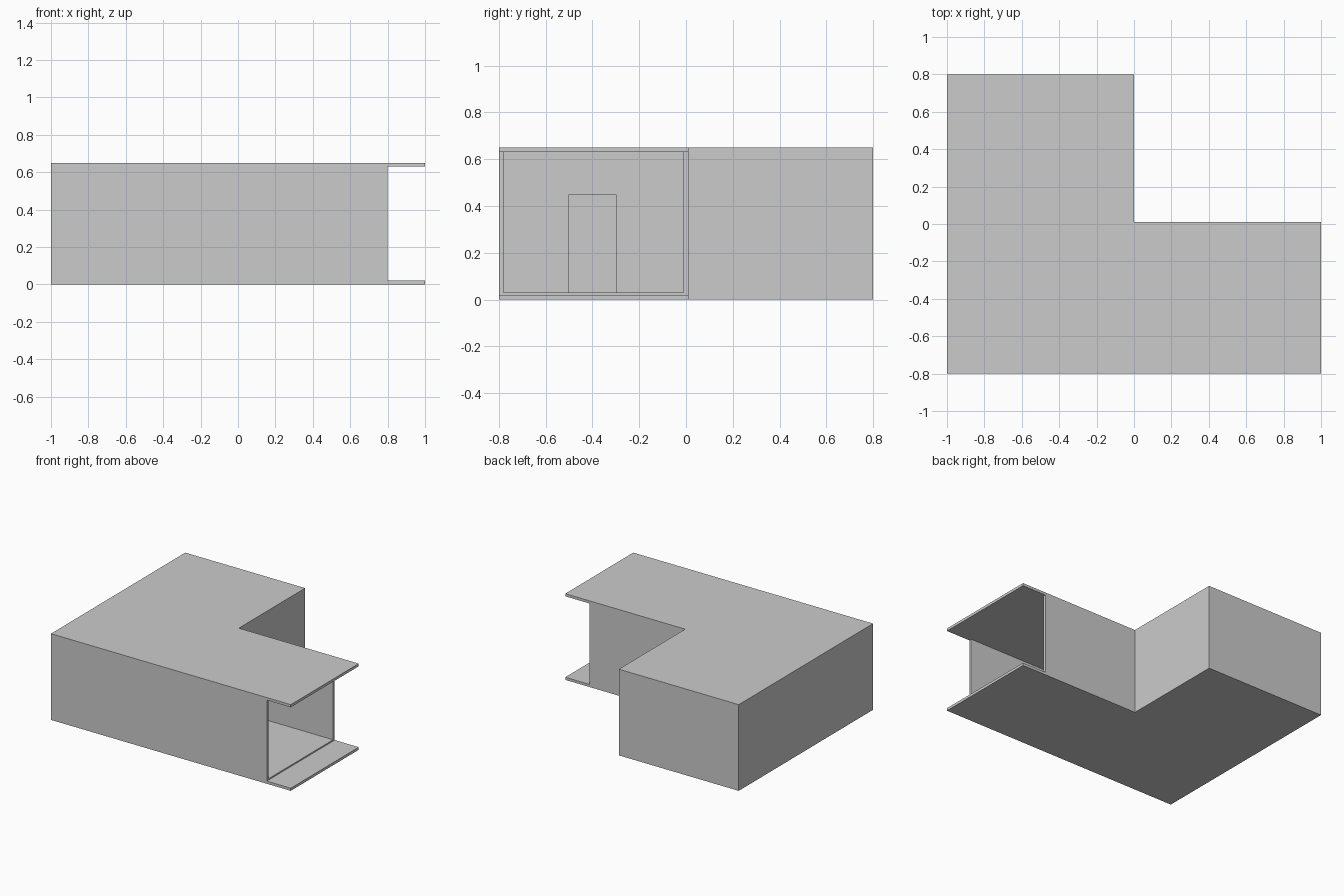
import bpy
import bmesh

if "Cube" in bpy.data.objects:
    bpy.data.objects.remove(bpy.data.objects["Cube"])


def prism(name, outline, z0, z1):
    """Closed solid extruded upwards from an xy outline."""
    bm = bmesh.new()
    face = bm.faces.new([bm.verts.new((x, y, z0)) for x, y in outline])
    top = bmesh.ops.extrude_face_region(bm, geom=[face])["geom"]
    verts = [v for v in top if isinstance(v, bmesh.types.BMVert)]
    bmesh.ops.translate(bm, verts=verts, vec=(0, 0, z1 - z0))
    bmesh.ops.recalc_face_normals(bm, faces=bm.faces[:])
    mesh = bpy.data.meshes.new(name)
    bm.to_mesh(mesh)
    bm.free()
    obj = bpy.data.objects.new(name, mesh)
    bpy.context.collection.objects.link(obj)
    return obj


def box(name, x0, x1, y0, y1, z0, z1):
    return prism(name, [(x0, y0), (x1, y0), (x1, y1), (x0, y1)], z0, z1)


WALL, FLOOR, PORCH_FLOOR, CEILING, HEIGHT = 0.02, 0.03, 0.02, 0.63, 0.65

# L-shaped building: main wing on the left, entrance wing on the right
building = prism("building_shell",
                 [(-1, -0.8), (1, -0.8), (1, 0.01), (0, 0.01), (0, 0.8), (-1, 0.8)],
                 0, HEIGHT)

# Hollows: main room, entrance room, open porch, inner doorway
cutters = [
    box("main_room_cutter", -1 + WALL, -WALL, -0.8 + WALL, 0.8 - WALL, FLOOR, CEILING),
    box("porch_cutter", 0.8, 1.1, -0.9, 0.1, PORCH_FLOOR, CEILING),
    box("entrance_room_cutter", 0, 0.9, -0.8 + WALL, -0.01, FLOOR, CEILING),
    box("doorway_cutter", -0.1, 0.1, -0.5, -0.3, FLOOR, 0.45),
]
for cutter in cutters:
    cutter.hide_render = True
    mod = building.modifiers.new(cutter.name, 'BOOLEAN')
    mod.operation = 'DIFFERENCE'
    mod.solver = 'EXACT'
    mod.object = cutter

# Bake the cuts and remove the cutters
depsgraph = bpy.context.evaluated_depsgraph_get()
result = bpy.data.meshes.new_from_object(building.evaluated_get(depsgraph))
building.modifiers.clear()
building.data = result
for cutter in cutters:
    bpy.data.objects.remove(cutter)
